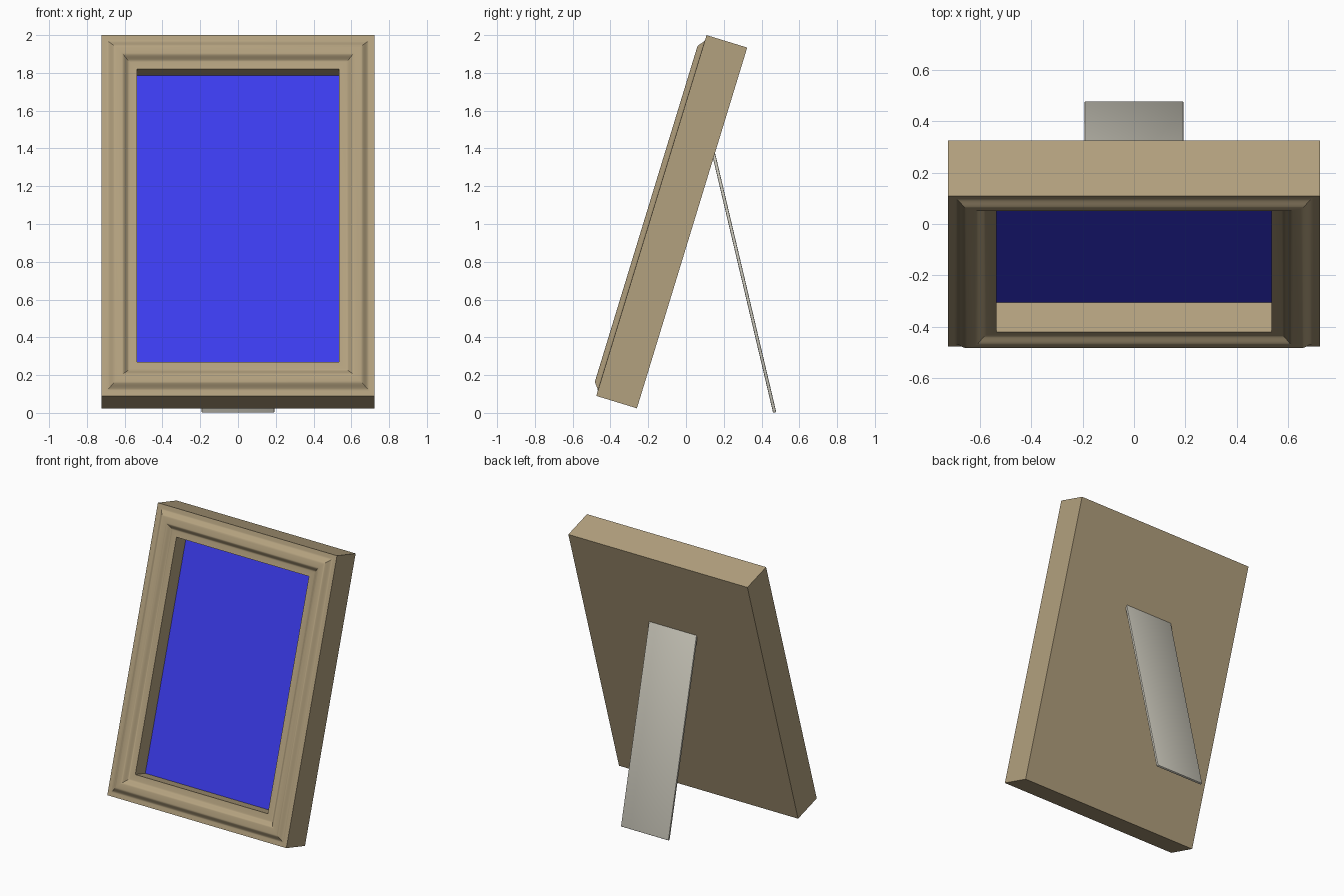
import bpy, bmesh, math
from mathutils import Matrix

if "Cube" in bpy.data.objects:
    bpy.data.objects.remove(bpy.data.objects["Cube"])

TILT = math.radians(17)
W, H, D = 0.7225, 1.997, 0.225      # half width, height, depth of the frame
BORDER, RECESS = 0.188, 0.12        # border width, picture depth
LEAN = Matrix.Translation((0, -0.475, 0.09)) @ Matrix.Rotation(-TILT, 4, 'X')


def material(name, color):
    m = bpy.data.materials.new(name)
    m.diffuse_color = (*color, 1)
    m.use_nodes = True
    m.node_tree.nodes["Principled BSDF"].inputs["Base Color"].default_value = m.diffuse_color
    return m


def finish(name, bm, mat, matrix):
    bmesh.ops.recalc_face_normals(bm, faces=bm.faces)
    me = bpy.data.meshes.new(name)
    bm.to_mesh(me)
    bm.free()
    me.materials.append(mat)
    ob = bpy.data.objects.new(name, me)
    bpy.context.collection.objects.link(ob)
    ob.matrix_world = matrix
    return ob


def smooth(ob):
    bpy.ops.object.select_all(action='DESELECT')
    ob.select_set(True)
    bpy.context.view_layer.objects.active = ob
    bpy.ops.object.shade_smooth_by_angle(angle=math.radians(30))


def ring(bm, inset, depth):
    # rectangle at a given inset from the outer edge
    x = W - inset
    return [bm.verts.new((sx, depth, z)) for sx, z in
            ((-x, inset), (x, inset), (x, H - inset), (-x, H - inset))]


def ease(a, b, d0, d1, n=8):
    # smooth S-curve of the moulding profile
    return [(a + (b - a) * i / n,
             d0 + (d1 - d0) * (1 - math.cos(math.pi * i / n)) / 2) for i in range(n + 1)]


wood = material("wood", (0.45, 0.355, 0.21))
blue = material("picture_blue", (0.045, 0.045, 0.87))
pale = material("stand_grey", (0.6, 0.58, 0.5))

# Moulded frame with closed back: profile swept around mitred corners
profile = ([(0, D), (0, 0)] + ease(0.025, 0.075, 0, -0.029)
           + ease(0.105, 0.15, -0.029, 0) + [(BORDER, 0), (BORDER, RECESS)])
bm = bmesh.new()
rings = [ring(bm, i, d) for i, d in profile]
for a, b in zip(rings, rings[1:]):
    for k in range(4):
        j = (k + 1) % 4
        bm.faces.new((a[k], a[j], b[j], b[k]))
bm.faces.new(rings[0])
floor = bm.faces.new(rings[-1])
bmesh.ops.recalc_face_normals(bm, faces=bm.faces)
bmesh.ops.delete(bm, geom=[floor], context='FACES_ONLY')
frame = finish("frame", bm, wood, LEAN)
smooth(frame)

# Picture panel closing the recess
bm = bmesh.new()
bm.faces.new(ring(bm, BORDER, RECESS))
picture = finish("picture", bm, blue, LEAN)
if picture.data.polygons[0].normal.y > 0:
    picture.data.flip_normals()

# Back stand: thin slat from the frame back down to the ground
top, foot = (0.143, 1.385), (0.4695, 0.002)
dy, dz = foot[0] - top[0], foot[1] - top[1]
bm = bmesh.new()
bmesh.ops.create_cube(bm, size=1, matrix=Matrix.Diagonal((0.385, 0.017, math.hypot(dy, dz), 1)))
bmesh.ops.bevel(bm, geom=bm.edges[:], offset=0.005, segments=2, profile=0.5, affect='EDGES')
stand = finish("back_stand", bm, pale,
               Matrix.Translation((0, (top[0] + foot[0]) / 2, (top[1] + foot[1]) / 2))
               @ Matrix.Rotation(math.atan2(dy, -dz), 4, 'X'))
smooth(stand)
